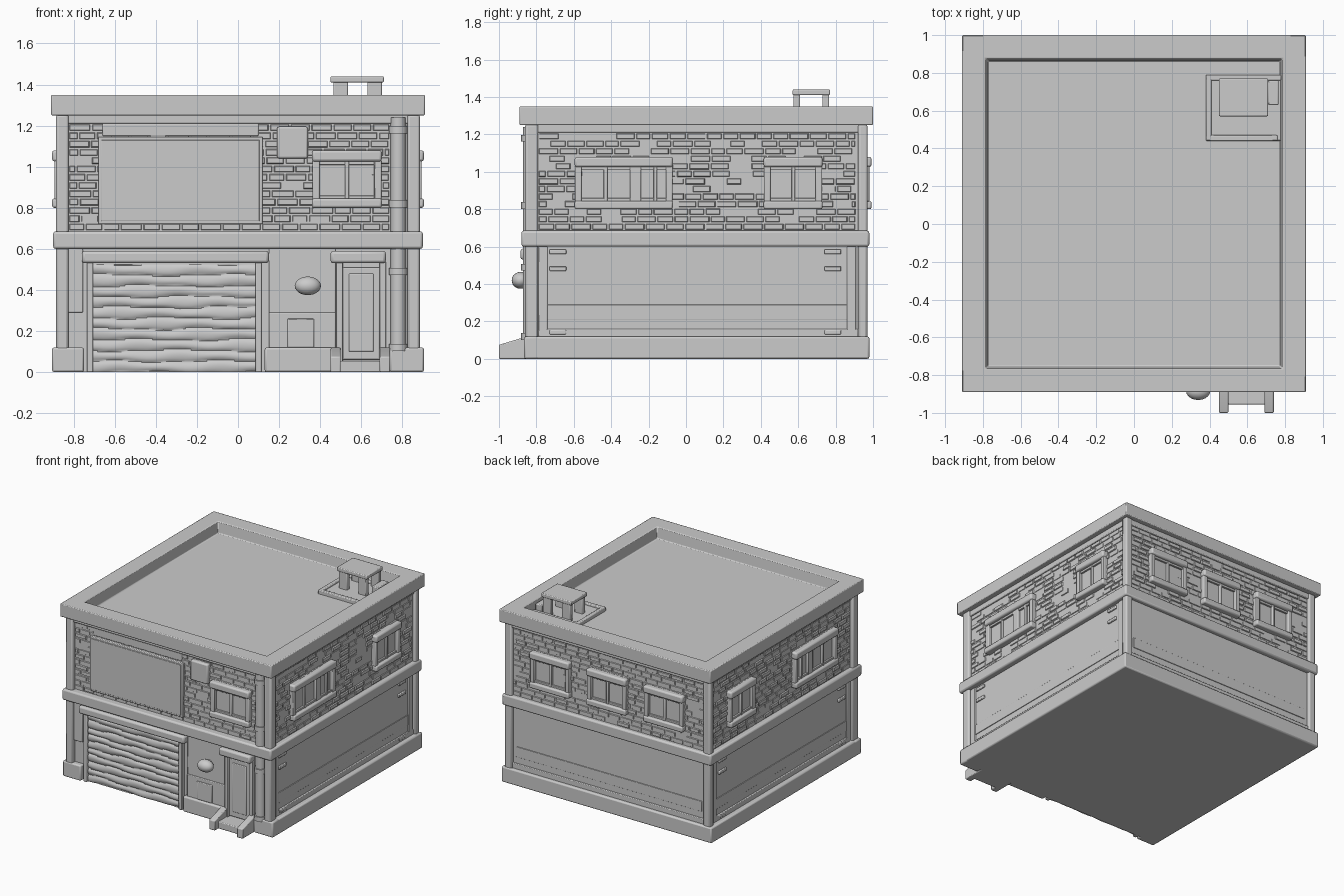
import bpy, bmesh, math, random
from mathutils import Matrix, Vector

if "Cube" in bpy.data.objects:
    bpy.data.objects.remove(bpy.data.objects["Cube"])

random.seed(4)

# Walls: (u along wall, d outward distance, z) -> world
WALLS = {
    "front": lambda u, d, z: Vector((u, -d, z)),
    "back": lambda u, d, z: Vector((u, d, z)),
    "right": lambda u, d, z: Vector((d, u, z)),
    "left": lambda u, d, z: Vector((-d, u, z)),
}
FACE = {"front": 0.825, "back": 0.945, "right": 0.858, "left": 0.858}


def make(name, bm, bevel=0.0):
    bmesh.ops.recalc_face_normals(bm, faces=bm.faces)
    me = bpy.data.meshes.new(name)
    bm.to_mesh(me)
    bm.free()
    ob = bpy.data.objects.new(name, me)
    bpy.context.collection.objects.link(ob)
    if bevel:
        m = ob.modifiers.new("soft_edges", 'BEVEL')
        m.width = bevel
        m.segments = 2
    return ob


def box(name, x0, x1, y0, y1, z0, z1, bevel=0.006):
    bm = bmesh.new()
    mat = Matrix.Translation(((x0 + x1) / 2, (y0 + y1) / 2, (z0 + z1) / 2)) @ \
        Matrix.Diagonal((abs(x1 - x0), abs(y1 - y0), abs(z1 - z0), 1))
    bmesh.ops.create_cube(bm, size=1, matrix=mat)
    return make(name, bm, bevel)


def wall_box(name, wall, u0, u1, z0, z1, d0, d1, bevel=0.005):
    f = WALLS[wall]
    a, b = f(u0, FACE[wall] + d0, z0), f(u1, FACE[wall] + d1, z1)
    return box(wall + "_" + name, a.x, b.x, a.y, b.y, z0, z1, bevel)


def tube(name, pts, r, sides=16):
    cu = bpy.data.curves.new(name, 'CURVE')
    cu.dimensions = '3D'
    cu.bevel_depth = r
    cu.bevel_resolution = sides // 4
    cu.use_fill_caps = True
    s = cu.splines.new('POLY')
    s.points.add(len(pts) - 1)
    for p, c in zip(s.points, pts):
        p.co = (*c, 1)
    ob = bpy.data.objects.new(name, cu)
    bpy.context.collection.objects.link(ob)


def window(wall, u0, u1, bars):
    # lintel, sill, jambs, glass, mullions and rails
    wall_box("window_lintel", wall, u0, u1, 1.025, 1.08, -0.02, 0.047, 0.012)
    wall_box("window_sill", wall, u0, u1, 0.80, 0.845, -0.02, 0.047, 0.01)
    for a in (u0 + 0.002, u1 - 0.037):
        wall_box("window_jamb", wall, a, a + 0.035, 0.84, 1.03, -0.02, 0.035)
    wall_box("window_glass", wall, u0 + 0.02, u1 - 0.02, 0.84, 1.03, -0.02, 0.008)
    for c, w in bars:
        wall_box("window_mullion", wall, c - w / 2, c + w / 2, 0.84, 1.03, -0.01, 0.026)
    for z in (0.85, 1.018):
        wall_box("window_rail", wall, u0 + 0.03, u1 - 0.03, z - 0.009, z + 0.009, -0.01, 0.022, 0.003)


def bricks(wall, u0, u1, density, holes):
    bm = bmesh.new()
    f, rows, length = WALLS[wall], 13, 0.1
    h = 0.525 / rows
    for r in range(rows):
        u = u0 - (length / 2 if r % 2 else 0)
        while u < u1 - 0.01:
            w = length * random.uniform(0.8, 1.15)
            a, b = max(u, u0) + 0.003, min(u + w, u1) - 0.003
            u += w
            z0, z1 = 0.686 + r * h + 0.003, 0.686 + (r + 1) * h - 0.003
            hidden = any(a > p and b < q and z0 > s and z1 < t for p, q, s, t in holes)
            if hidden or b - a < 0.02 or random.random() > density:
                continue
            d, e, k = FACE[wall], random.uniform(0.003, 0.009), 0.005
            back = [bm.verts.new(f(x, d - 0.004, z)) for x, z in
                    ((a, z0), (b, z0), (b, z1), (a, z1))]
            top = [bm.verts.new(f(x, d + e, z)) for x, z in
                   ((a + k, z0 + k), (b - k, z0 + k), (b - k, z1 - k), (a + k, z1 - k))]
            bm.faces.new(top)
            for i in range(4):
                bm.faces.new((back[i], back[(i + 1) % 4], top[(i + 1) % 4], top[i]))
    make(wall + "_bricks", bm)


# Main body, plinth, belt course, top moulding
box("body", -0.858, 0.858, -0.825, 0.945, 0, 1.245, 0)
box("plinth", -0.905, 0.905, -0.80, 0.98, 0, 0.12, 0.01)
for x0, x1 in ((-0.905, -0.75), (0.13, 0.46), (0.74, 0.905)):
    box("front_plinth", x0, x1, -0.865, -0.78, 0, 0.12, 0.01)
box("belt_course", -0.90, 0.90, -0.88, 0.98, 0.60, 0.685, 0.012)
box("top_moulding", -0.87, 0.87, -0.845, 0.96, 1.21, 1.255)

# Corner posts
for s in (-1, 1):
    for y0, y1 in ((-0.86, -0.79), (0.92, 0.97)):
        box("corner_post", s * 0.825, s * 0.885, y0, y1, 0.05, 1.255, 0.012)

# Roof slab with parapet and sunken deck
bm = bmesh.new()
bmesh.ops.create_cube(bm, size=1, matrix=Matrix.Translation((0, 0.055, 1.30)) @
                      Matrix.Diagonal((1.82, 1.89, 0.10, 1)))
bm.normal_update()
top = [f for f in bm.faces if f.normal.z > 0.9]
bmesh.ops.inset_region(bm, faces=top, thickness=0.125, use_even_offset=True)
bmesh.ops.inset_region(bm, faces=top, thickness=0.012, depth=-0.085, use_even_offset=True)
make("roof_parapet", bm, 0.006)

# Roof vent
box("vent_base", 0.38, 0.785, 0.44, 0.79, 1.25, 1.28)
box("vent_curb_front", 0.38, 0.76, 0.44, 0.47, 1.26, 1.295)
box("vent_curb_side", 0.38, 0.41, 0.44, 0.79, 1.26, 1.295)
box("vent_curb_back", 0.38, 0.78, 0.76, 0.79, 1.26, 1.295)
box("vent_cap", 0.45, 0.71, 0.57, 0.77, 1.41, 1.44)
for x in (0.465, 0.63):
    for y in (0.575, 0.73):
        box("vent_leg", x, x + 0.07, y, y + 0.035, 1.27, 1.42)
box("vent_pipe_box", 0.71, 0.765, 0.63, 0.76, 1.27, 1.34)

# Side walls: bricks, windows, lower panel trims
for w, dens in (("right", 0.85), ("left", 0.95)):
    bricks(w, -0.79, 0.91, dens, [(-0.59, -0.07, 0.80, 1.08), (0.42, 0.73, 0.80, 1.08)])
    window(w, -0.595, -0.07, [(-0.43, 0.02), (-0.27, 0.06), (-0.165, 0.02)])
    window(w, 0.415, 0.73, [(0.573, 0.02)])
    wall_box("lower_band", w, -0.76, 0.88, 0.21, 0.29, -0.01, 0.005, 0.002)
    wall_box("skirting", w, -0.79, 0.92, 0.11, 0.16, -0.01, 0.010)
    for u in (-0.79, 0.86):
        wall_box("lower_stile", w, u, u + 0.05, 0.12, 0.60, -0.01, 0.010)
    for z in (0.13, 0.47, 0.56):
        for u in (-0.73, 0.74):
            wall_box("corner_plate", w, u, u + 0.09, z, z + 0.025, -0.01, 0.012)

# Back wall
bricks("back", -0.825, 0.825, 0.95, [(c - 0.17, c + 0.17, 0.80, 1.08) for c in (-0.49, 0, 0.49)])
for c in (-0.49, 0, 0.49):
    window("back", c - 0.17, c + 0.17, [(c, 0.02)])
wall_box("lower_band", "back", -0.80, 0.80, 0.21, 0.29, -0.01, 0.005, 0.002)
wall_box("skirting", "back", -0.83, 0.83, 0.11, 0.16, -0.01, 0.010)

# Front upper floor: bricks, window, blank sign panel, box
bricks("front", -0.825, 0.74, 0.95, [(-0.68, 0.12, 0.72, 1.14), (0.36, 0.70, 0.80, 1.08)])
window("front", 0.36, 0.70, [(0.53, 0.02)])
wall_box("sign_frame", "front", -0.68, 0.12, 0.72, 1.145, -0.01, 0.026)
wall_box("sign_face", "front", -0.665, 0.105, 0.735, 1.13, 0, 0.03, 0.003)
wall_box("sign_top_board", "front", -0.66, 0.10, 1.15, 1.21, -0.01, 0.012)
wall_box("utility_box", "front", 0.19, 0.34, 1.04, 1.195, -0.01, 0.036, 0.01)

# Garage door: one sheet with ten uneven, wavy slats
bm = bmesh.new()
bmesh.ops.create_grid(bm, x_segments=30, y_segments=80, size=0.5)
for v in bm.verts:
    u, t = v.co.x, v.co.y + 0.5
    t2 = t * 10 + 0.10 * math.sin(9 * u + 23 * t) + 0.06 * math.sin(21 * u - 11 * t)
    bulge = abs(math.sin(math.pi * t2)) ** 0.5
    v.co = (-0.31 + u * 0.80, -0.824 - 0.014 * bulge, t * 0.525)
make("garage_door", bm)
for u in (-0.735, 0.085):
    wall_box("garage_jamb", "front", u, u + 0.03, 0, 0.54, -0.02, 0.03)
wall_box("garage_lintel", "front", -0.76, 0.15, 0.53, 0.59, -0.02, 0.055, 0.014)
wall_box("left_pier", "front", -0.83, -0.755, 0.29, 0.60, -0.02, 0.015)

# Front centre panel
wall_box("centre_panel", "front", 0.15, 0.475, 0.10, 0.60, -0.02, 0.012)
wall_box("centre_dado", "front", 0.15, 0.475, 0.10, 0.29, -0.02, 0.018)
wall_box("meter_box", "front", 0.24, 0.37, 0.12, 0.26, -0.02, 0.026)

# Door with panel, jambs, lintel
wall_box("door", "front", 0.51, 0.69, 0.06, 0.51, -0.02, 0.012)
wall_box("door_panel", "front", 0.54, 0.66, 0.10, 0.48, 0, 0.017)
for u in (0.48, 0.69):
    wall_box("door_jamb", "front", u, u + 0.03, 0.05, 0.54, -0.02, 0.028)
wall_box("door_lintel", "front", 0.45, 0.72, 0.53, 0.59, -0.02, 0.06, 0.014)

# Entrance step and sloped cheek walls
box("entrance_step", 0.48, 0.71, -0.955, -0.80, 0, 0.055)
for x0 in (0.45, 0.69):
    bm = bmesh.new()
    prof = [(-0.80, 0), (-1.0, 0), (-1.0, 0.075), (-0.85, 0.12), (-0.80, 0.12)]
    face = bm.faces.new([bm.verts.new((x0, y, z)) for y, z in prof])
    ext = bmesh.ops.extrude_face_region(bm, geom=[face])
    bmesh.ops.translate(bm, vec=(0.05, 0, 0),
                        verts=[v for v in ext["geom"] if isinstance(v, bmesh.types.BMVert)])
    make("step_cheek", bm, 0.006)

# Wall lamp
bm = bmesh.new()
bmesh.ops.create_uvsphere(bm, u_segments=20, v_segments=12, radius=1, matrix=Matrix.Translation(
    (0.34, -0.885, 0.42)) @ Matrix.Rotation(0.25, 4, 'X') @ Matrix.Diagonal((0.064, 0.047, 0.045, 1)))
make("wall_lamp", bm)
tube("lamp_arm", [(0.34, -0.80, 0.43), (0.34, -0.87, 0.43)], 0.02)

# Drain pipe with collars
tube("drain_pipe", [(0.78, -0.835, 0.11), (0.78, -0.835, 1.24)], 0.037)
for z in (0.12, 0.49, 0.82, 1.18):
    tube("pipe_collar", [(0.78, -0.835, z - 0.018), (0.78, -0.835, z + 0.018)], 0.046)

# Soft shading with sharp edges kept
meshes = [o for o in bpy.context.scene.objects if o.type == 'MESH']
for o in meshes:
    o.select_set(True)
bpy.context.view_layer.objects.active = meshes[0]
bpy.ops.object.shade_smooth_by_angle(angle=math.radians(35))
